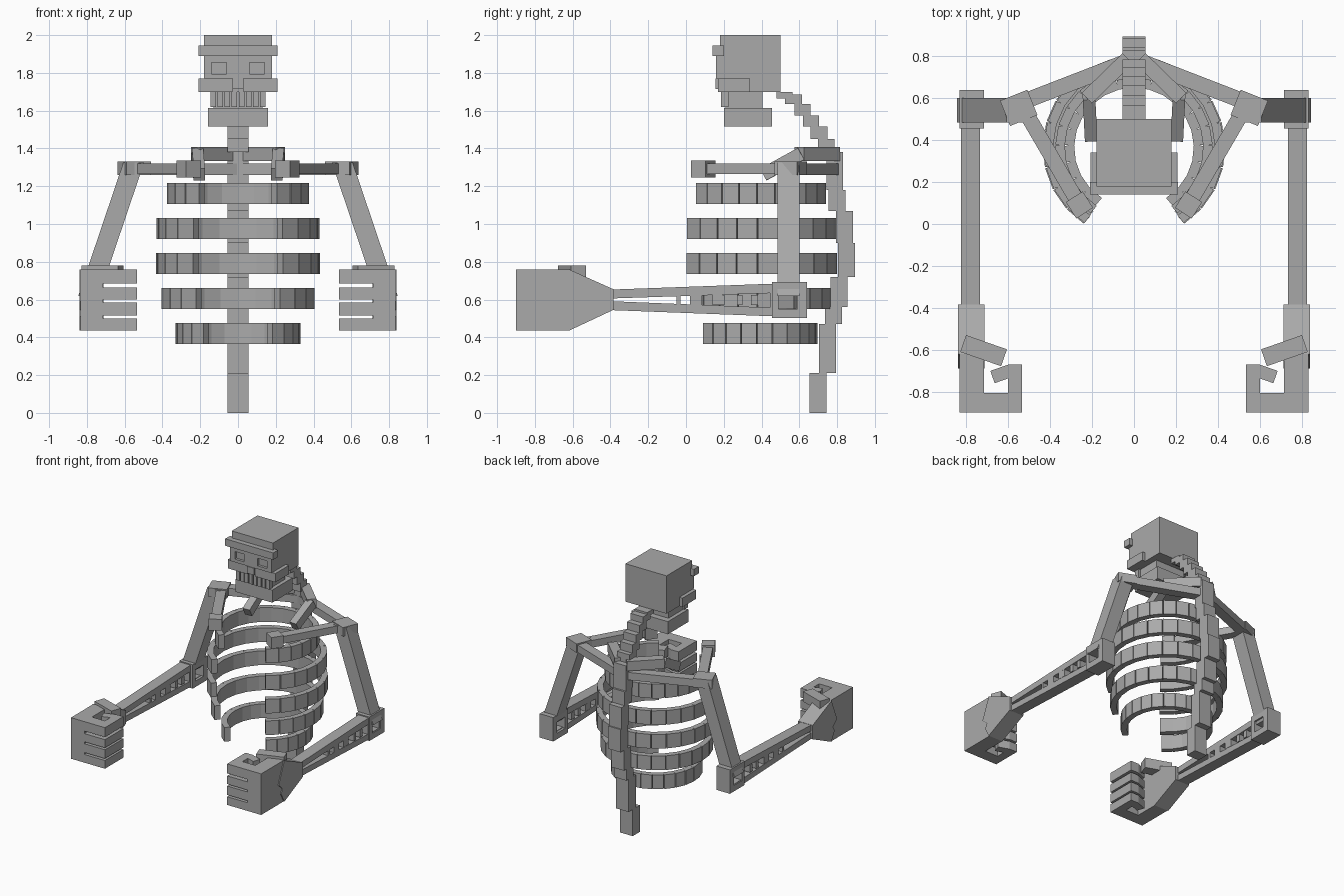
import bpy, bmesh, math
from mathutils import Matrix, Vector

if "Cube" in bpy.data.objects:
    bpy.data.objects.remove(bpy.data.objects["Cube"])

bone = bpy.data.materials.new("bone grey")
bone.diffuse_color = (0.4, 0.4, 0.4, 1)
bone.use_nodes = True
bone.node_tree.nodes["Principled BSDF"].inputs["Base Color"].default_value = bone.diffuse_color


def finish(name, bm, mirror):
    bmesh.ops.recalc_face_normals(bm, faces=bm.faces)
    me = bpy.data.meshes.new(name)
    bm.to_mesh(me)
    bm.free()
    me.materials.append(bone)
    ob = bpy.data.objects.new(name, me)
    bpy.context.collection.objects.link(ob)
    if mirror:
        ob.modifiers.new("mirror", "MIRROR").use_mirror_merge = False
    return ob


def add_box(bm, x0, x1, y0, y1, z0, z1):
    m = Matrix.Translation(((x0 + x1) / 2, (y0 + y1) / 2, (z0 + z1) / 2)) @ \
        Matrix.Diagonal((x1 - x0, y1 - y0, z1 - z0, 1))
    bmesh.ops.create_cube(bm, size=1, matrix=m)


def add_bar(bm, p, q, w, h):
    """Box from p to q: w is the sideways width, h the other thickness."""
    p, q = Vector(p), Vector(q)
    d = (q - p).normalized()
    ref = Vector((0, 0, 1)) if abs(d.z) < 0.8 else Vector((0, 1, 0))
    side = d.cross(ref).normalized()
    up = side.cross(d)
    rot = Matrix((d, side, up)).transposed().to_4x4()
    m = Matrix.Translation((p + q) / 2) @ rot @ Matrix.Diagonal(((q - p).length, w, h, 1))
    bmesh.ops.create_cube(bm, size=1, matrix=m)


def boxes(name, items, mirror=False):
    bm = bmesh.new()
    for it in items:
        add_box(bm, *it)
    return finish(name, bm, mirror)


def bars(name, items, mirror=True):
    bm = bmesh.new()
    for it in items:
        add_bar(bm, *it)
    return finish(name, bm, mirror)


def prism(bm, yz, x0, x1):
    """Side outline in y and z, extruded across x."""
    f = bm.faces.new([bm.verts.new((x0, y, z)) for y, z in yz])
    r = bmesh.ops.extrude_face_region(bm, geom=[f])
    bmesh.ops.translate(bm, vec=(x1 - x0, 0, 0),
                        verts=[v for v in r["geom"] if isinstance(v, bmesh.types.BMVert)])


# Skull, brow, jaws
boxes("skull", [(-.18, .18, .18, .50, 1.70, 2.0)])
boxes("brow", [(-.21, .21, .14, .20, 1.89, 1.945)])
boxes("upper_jaw", [(-.13, .13, .21, .405, 1.615, 1.70)])
boxes("lower_jaw", [(-.16, .16, .20, .455, 1.515, 1.615)])
boxes("nose", [(-.03, .03, .155, .20, 1.715, 1.77)])
# Eye sockets: a frame around each opening
boxes("eye_frame", [(0, .06, .16, .18, 1.77, 1.89), (.14, .18, .16, .18, 1.77, 1.89),
                    (.06, .14, .16, .18, 1.855, 1.89), (.06, .14, .16, .18, 1.77, 1.795)], True)
boxes("cheekbone", [(.14, .208, .17, .34, 1.70, 1.77), (.03, .14, .17, .20, 1.70, 1.77)], True)
# Teeth
boxes("teeth", [(.005 + i * .037, .034 + i * .037, .185, .225, 1.62, 1.70)
                for i in range(4)], True)

# Spine: stacked blocks (y front, y back, z bottom, z top)
spine = [(.655, .745, 0, .21), (.705, .795, .21, .47), (.735, .825, .47, .56),
         (.765, .855, .56, .72), (.805, .895, .72, .90), (.795, .885, .90, 1.07),
         (.755, .845, 1.07, 1.18), (.745, .83, 1.18, 1.38), (.70, .785, 1.38, 1.45),
         (.66, .75, 1.45, 1.515), (.62, .705, 1.515, 1.575), (.575, .66, 1.575, 1.635),
         (.525, .615, 1.635, 1.685), (.48, .565, 1.665, 1.70)]
boxes("spine", [(-.055, .055) + s for s in spine])

# Rib cage: rings of flat blocks around one axis, open at the front
CY, STEPS, START = .365, 10, math.radians(-57)
step = (math.pi / 2 - START) / STEPS
for n, (r, z) in enumerate([(.33, .365), (.405, .55), (.435, .735), (.43, .92), (.375, 1.105)]):
    bm = bmesh.new()
    rm = r - .022
    for i in range(STEPS):
        pts = [(rm * math.cos(START + k * step), CY + rm * math.sin(START + k * step), z + .056)
               for k in (i, i + 1)]
        add_bar(bm, pts[0], pts[1], .045, .112)
    finish("rib_%d" % (n + 1), bm, True)

# Short top ribs
bars("top_rib", [((.03, .79, 1.37), (.225, .60, 1.37), .07, .075),
                 ((.215, .61, 1.372), (.205, .41, 1.262), .06, .07)])

# Shoulder girdle
bars("shoulder_blade", [((.02, .78, 1.29), (.55, .575, 1.29), .075, .06)])
bars("shoulder_joint", [((.485, .58, 1.295), (.615, .528, 1.295), .13, .07)])
bars("collarbone", [((.53, .555, 1.293), (.265, .10, 1.293), .072, .057)])
bars("collarbone_end", [((.285, .13, 1.29), (.235, .052, 1.29), .095, .09)])

# Upper arm, leaning outwards
bm = bmesh.new()
prism(bm, [(.485, 1.325), (.485, .62), (.60, .62), (.60, 1.325)], -.055, .055)
for v in bm.verts:
    v.co.x += .552 + (1.325 - v.co.z) * .338
finish("upper_arm", bm, True)

# Forearm: two diverging rails with rungs
bm = bmesh.new()
prism(bm, [(-.42, .605), (-.42, .652), (.63, .69), (.63, .64)], .735, .825)
prism(bm, [(-.42, .545), (-.42, .592), (.63, .55), (.63, .505)], .735, .825)
for y0, y1 in [(-.05, -.03), (.02, .085), (.14, .205), (.27, .30), (.345, .38),
               (.445, .49), (.585, .63)]:
    add_box(bm, .735, .825, y0, y1, .55 if y0 > .4 else .57, .64 if y0 > .4 else .625)
finish("forearm", bm, True)
# Elbow: open square frame
boxes("elbow", [(.715, .833, .455, .64, .64, .692), (.715, .833, .455, .64, .503, .55),
                (.715, .833, .455, .49, .55, .64), (.715, .833, .59, .64, .55, .64)], True)

# Hand
bm = bmesh.new()
prism(bm, [(-.385, .655), (-.62, .76), (-.69, .59), (-.64, .545), (-.66, .51),
           (-.62, .435), (-.385, .545)], .713, .84)
finish("wrist", bm, True)
boxes("palm", [(.715, .833, -.90, -.62, .435, .76)], True)
bm = bmesh.new()
for z0, z1 in [(.435, .50), (.515, .585), (.60, .665), (.685, .76)]:
    add_box(bm, .535, .72, -.90, -.805, z0, z1)
    add_box(bm, .535, .602, -.805, -.67, z0, z1)
    zc = (z0 + z1) / 2
    add_bar(bm, (.59, -.70, zc), (.675, -.73, zc), .062, z1 - z0)
finish("fingers", bm, True)
bars("thumb", [((.815, -.57, .74), (.62, -.638, .74), .085, .08)])
